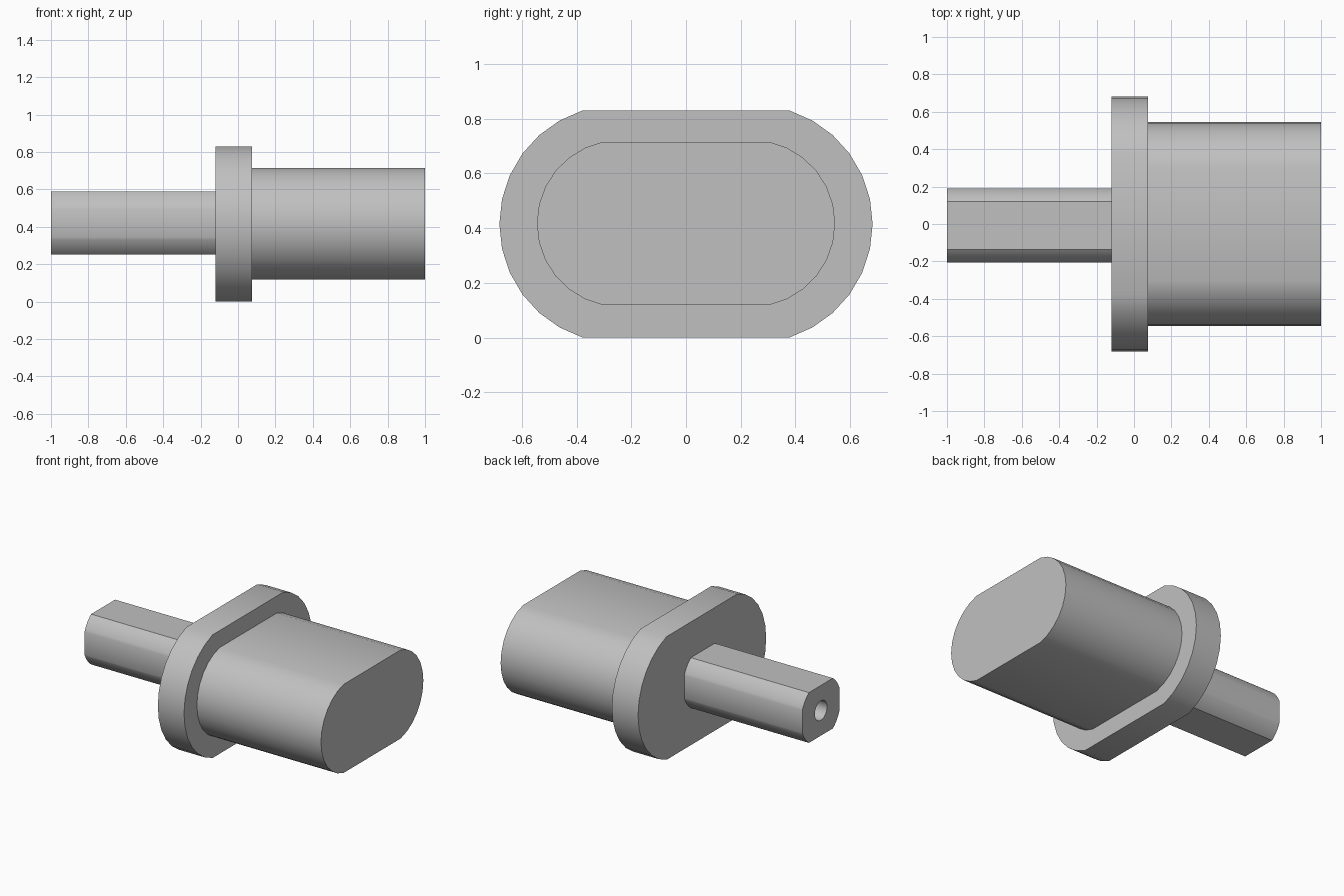
import bpy
import bmesh
from math import radians, cos, sin

cube = bpy.data.objects.get("Cube")
if cube:
    bpy.data.objects.remove(cube, do_unlink=True)

grey = bpy.data.materials.new("plain grey")
grey.use_nodes = True
colour = (0.53, 0.53, 0.53, 1)
grey.diffuse_color = colour
grey.node_tree.nodes["Principled BSDF"].inputs["Base Color"].default_value = colour


def arc(cy, cz, radius, start, end, steps):
    """Points (y, z) along a circular arc, angles in degrees."""
    angles = [radians(start + (end - start) * i / steps) for i in range(steps + 1)]
    return [(cy + radius * cos(a), cz + radius * sin(a)) for a in angles]


def flat_oval(offset, radius, cut, cz):
    """Two wide arcs joined by flat top and bottom edges."""
    return (arc(offset, cz, radius, -cut, cut, 12)
            + arc(-offset, cz, radius, 180 - cut, 180 + cut, 12))


def four_arcs(cy, cz, radius, low, high):
    """One arc per quadrant, joined by straight edges."""
    points = []
    for base, a, b in ((0, low, high), (90, 90 - high, 90 - low),
                       (180, low, high), (270, 90 - high, 90 - low)):
        points += arc(cy, cz, radius, base + a, base + b, 8)
    return points


def loft(name, sections):
    """Skin a series of (x, outline) sections and cap both ends."""
    bm = bmesh.new()
    rings = [[bm.verts.new((x, y, z)) for y, z in outline] for x, outline in sections]
    for a, b in zip(rings, rings[1:]):
        for i in range(len(a)):
            j = (i + 1) % len(a)
            bm.faces.new((a[i], a[j], b[j], b[i]))
    bm.faces.new(rings[0])
    bm.faces.new(rings[-1])
    bmesh.ops.recalc_face_normals(bm, faces=bm.faces)
    for face in bm.faces:
        face.smooth = True
    mesh = bpy.data.meshes.new(name)
    bm.to_mesh(mesh)
    bm.free()
    mesh.set_sharp_from_angle(angle=radians(30))
    mesh.materials.append(grey)
    obj = bpy.data.objects.new(name, mesh)
    bpy.context.collection.objects.link(obj)
    return obj


# Wide collar
collar = flat_oval(0.247, 0.435, 72.5, 0.415)
loft("collar", [(-0.12, collar), (0.075, collar)])

# Thick handle body
body = flat_oval(0.24, 0.305, 78, 0.417)
loft("body", [(0.075, body), (1, body)])

# Narrow shank with a round hole in its end
shank = four_arcs(-0.008, 0.42, 0.212, 21, 53)
hole = four_arcs(-0.008, 0.42, 0.065, 5, 85)
loft("shank", [(-0.12, shank), (-1, shank), (-1, hole), (-0.6, hole)])
